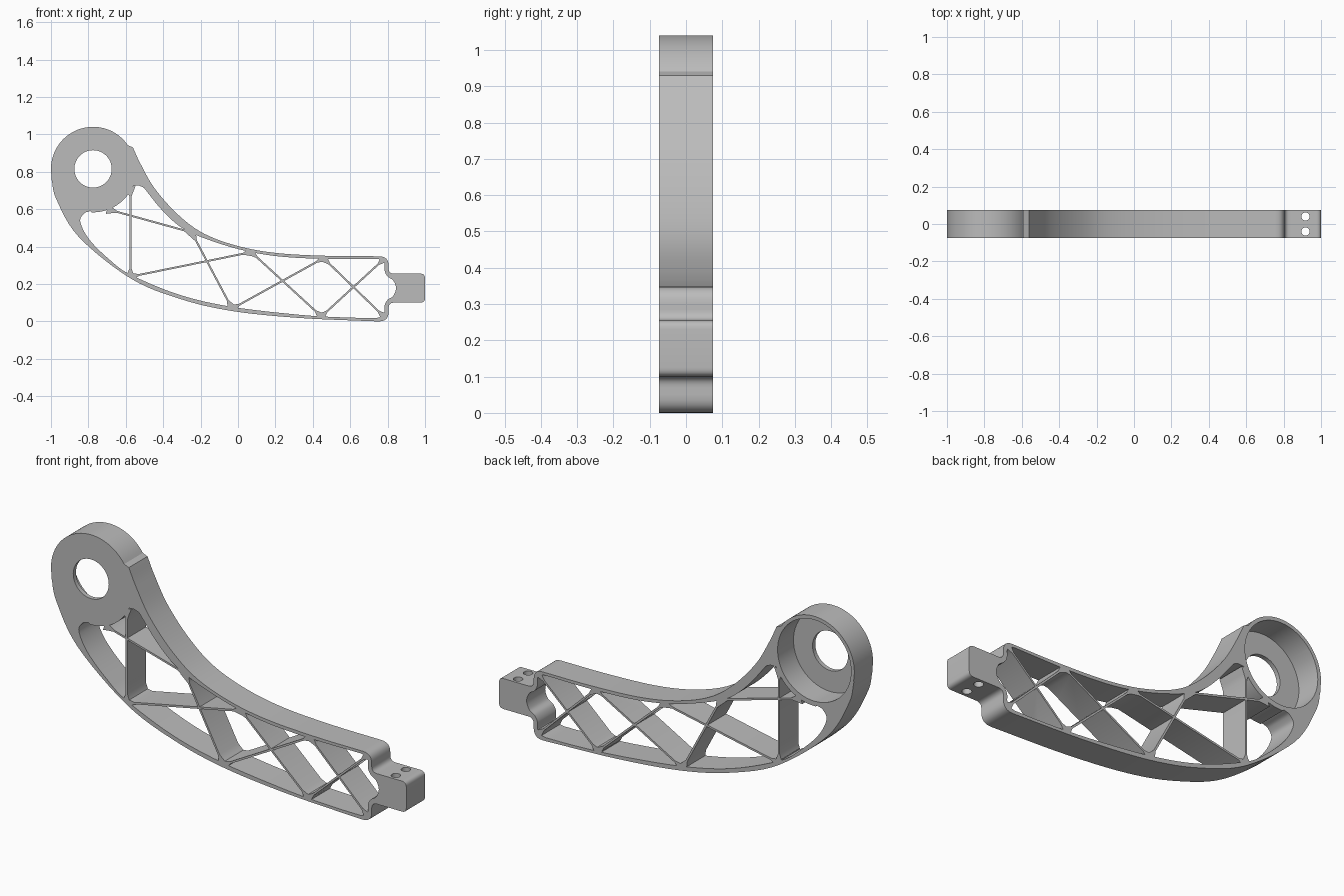
import bpy, bmesh, math
from mathutils import Vector

if "Cube" in bpy.data.objects:
    bpy.data.objects.remove(bpy.data.objects["Cube"])

HALF = 0.075                      # half thickness of the arm
HUB = Vector((-0.775, 0.815))     # hub centre in x, z
HUB_R = 0.225

grey = bpy.data.materials.new("metal grey")
grey.use_nodes = True
grey.diffuse_color = (0.5, 0.5, 0.5, 1)
grey.node_tree.nodes["Principled BSDF"].inputs["Base Color"].default_value = (0.5, 0.5, 0.5, 1)


def spline(pts, steps=6):
    """Smooth curve through the points."""
    p = [Vector(q) for q in pts]
    p = [2 * p[0] - p[1]] + p + [2 * p[-1] - p[-2]]
    out = []
    for a, b, c, d in zip(p, p[1:], p[2:], p[3:]):
        for i in range(steps):
            t = i / steps
            out.append(b + (c - a) * t / 2 + (2 * a - 5 * b + 4 * c - d) * t * t / 2
                       + (3 * b - a - 3 * c + d) * t ** 3 / 2)
    return out + [p[-2]]


def arc(radius, start, end, steps=40):
    angles = [math.radians(start + (end - start) * i / steps) for i in range(steps + 1)]
    return [HUB + radius * Vector((math.cos(a), math.sin(a))) for a in angles]


def rounded(corners, first, last, steps=6):
    """Round each (x, z, radius) corner of a path running from first to last."""
    pos = [Vector(first)] + [Vector(c[:2]) for c in corners] + [Vector(last)]
    out = []
    for i, c in enumerate(corners, 1):
        a = pos[i] + (pos[i - 1] - pos[i]).normalized() * c[2]
        b = pos[i] + (pos[i + 1] - pos[i]).normalized() * c[2]
        for k in range(steps + 1):
            t = k / steps
            out.append(a * (1 - t) ** 2 + pos[i] * 2 * t * (1 - t) + b * t * t)
    return out


def add_object(name, bm):
    bmesh.ops.recalc_face_normals(bm, faces=bm.faces)
    mesh = bpy.data.meshes.new(name)
    bm.to_mesh(mesh)
    bm.free()
    obj = bpy.data.objects.new(name, mesh)
    bpy.context.collection.objects.link(obj)
    mesh.materials.append(grey)
    return obj


def prism(name, outline, y0, y1):
    """Extrude an x, z outline along y."""
    bm = bmesh.new()
    front = [bm.verts.new((p[0], y0, p[1])) for p in outline]
    back = [bm.verts.new((p[0], y1, p[1])) for p in outline]
    bm.faces.new(front)
    bm.faces.new(back[::-1])
    n = len(outline)
    for i in range(n):
        j = (i + 1) % n
        bm.faces.new((front[i], back[i], back[j], front[j]))
    return add_object(name, bm)


def cut(target, cutter):
    """Subtract a cutter and remove it."""
    cutter.hide_render = True
    mod = target.modifiers.new("cut", "BOOLEAN")
    mod.operation = "DIFFERENCE"
    mod.solver = "EXACT"
    mod.object = cutter
    bpy.context.view_layer.objects.active = target
    bpy.ops.object.modifier_apply(modifier=mod.name)
    bpy.data.objects.remove(cutter)


# Arm body: swept lower edge, stepped end tab, upper edge, hub
lower = spline([(-0.997, 0.76), (-0.97, 0.65), (-0.85, 0.45), (-0.575, 0.23),
                (-0.31, 0.12), (-0.03, 0.055), (0.33, 0.018), (0.74, 0)])
upper = spline([(0.74, 0.348), (0.49, 0.35), (0.22, 0.364), (0.01, 0.4), (-0.18, 0.468),
                (-0.32, 0.57), (-0.445, 0.71), (-0.52, 0.84), (-0.562, 0.93)])
tab = rounded([(0.805, 0, 0.05), (0.805, 0.1, 0.03), (1, 0.1, 0.025),
               (1, 0.255, 0.025), (0.805, 0.255, 0.03), (0.805, 0.348, 0.05)],
              lower[-1], upper[0])
arm = prism("bracket_arm", lower + tab + upper + arc(HUB_R, 34, 190), -HALF, HALF)

# Opening inside the walls
inner_lower = spline([(-0.79, 0.59), (-0.825, 0.575), (-0.843, 0.53), (-0.794, 0.436),
                      (-0.687, 0.33), (-0.575, 0.25), (-0.313, 0.142), (-0.035, 0.078),
                      (0.33, 0.035), (0.57, 0.021), (0.74, 0.018)])
inner_end = spline([(0.77, 0.025), (0.783, 0.05), (0.784, 0.085), (0.8, 0.115), (0.83, 0.136),
                    (0.845, 0.178), (0.83, 0.218), (0.8, 0.24), (0.784, 0.27),
                    (0.783, 0.31), (0.77, 0.33)])
inner_upper = spline([(0.74, 0.334), (0.46, 0.334), (0.22, 0.347), (0.035, 0.378),
                      (-0.126, 0.425), (-0.26, 0.478), (-0.34, 0.53), (-0.42, 0.61),
                      (-0.484, 0.69), (-0.505, 0.715), (-0.53, 0.726)])
opening = prism("opening_cutter",
                inner_lower + inner_end + inner_upper + arc(0.232, 337, 268), -0.2, 0.2)

# Truss ribs left standing in the opening, flared where they meet the walls
ribs = [((-0.575, 0.23), (-0.575, 0.72)), ((-0.7, 0.6), (-0.235, 0.472)),
        ((-0.585, 0.237), (0.08, 0.372)), ((-0.25, 0.48), (-0.03, 0.065)),
        ((-0.04, 0.063), (0.47, 0.345)), ((0.06, 0.38), (0.455, 0.018)),
        ((0.435, 0.016), (0.79, 0.342)), ((0.45, 0.345), (0.79, 0.016))]
FLARE = [(0, 0.026), (0.03, 0.014), (0.055, 0.005)]
for a, b in ribs:
    a, b = Vector(a), Vector(b)
    along = (b - a).normalized()
    side = Vector((-along.y, along.x))
    stations = [(a + along * d, w) for d, w in FLARE]
    stations += [(b - along * d, w) for d, w in reversed(FLARE)]
    shape = [p + side * w for p, w in stations] + [p - side * w for p, w in reversed(stations)]
    cut(opening, prism("rib_cutter", shape, -0.3, 0.3))
cut(arm, opening)

# Hub: deep recess from the back and a through hole in the thin front web
cut(arm, prism("recess_cutter", arc(0.207, 0, 354, 59), -HALF + 0.022, 0.2))
cut(arm, prism("hub_hole_cutter", arc(0.1, 0, 352.5, 47), -0.2, 0.2))

# Two vertical bolt holes in the end tab
for y in (-0.04, 0.04):
    bm = bmesh.new()
    bmesh.ops.create_cone(bm, cap_ends=True, segments=32, radius1=0.022, radius2=0.022, depth=0.4)
    bmesh.ops.translate(bm, verts=bm.verts, vec=(0.917, y, 0.18))
    cut(arm, add_object("bolt_cutter", bm))

bpy.ops.object.select_all(action="DESELECT")
arm.select_set(True)
bpy.context.view_layer.objects.active = arm
bpy.ops.object.shade_smooth_by_angle(angle=math.radians(30))
